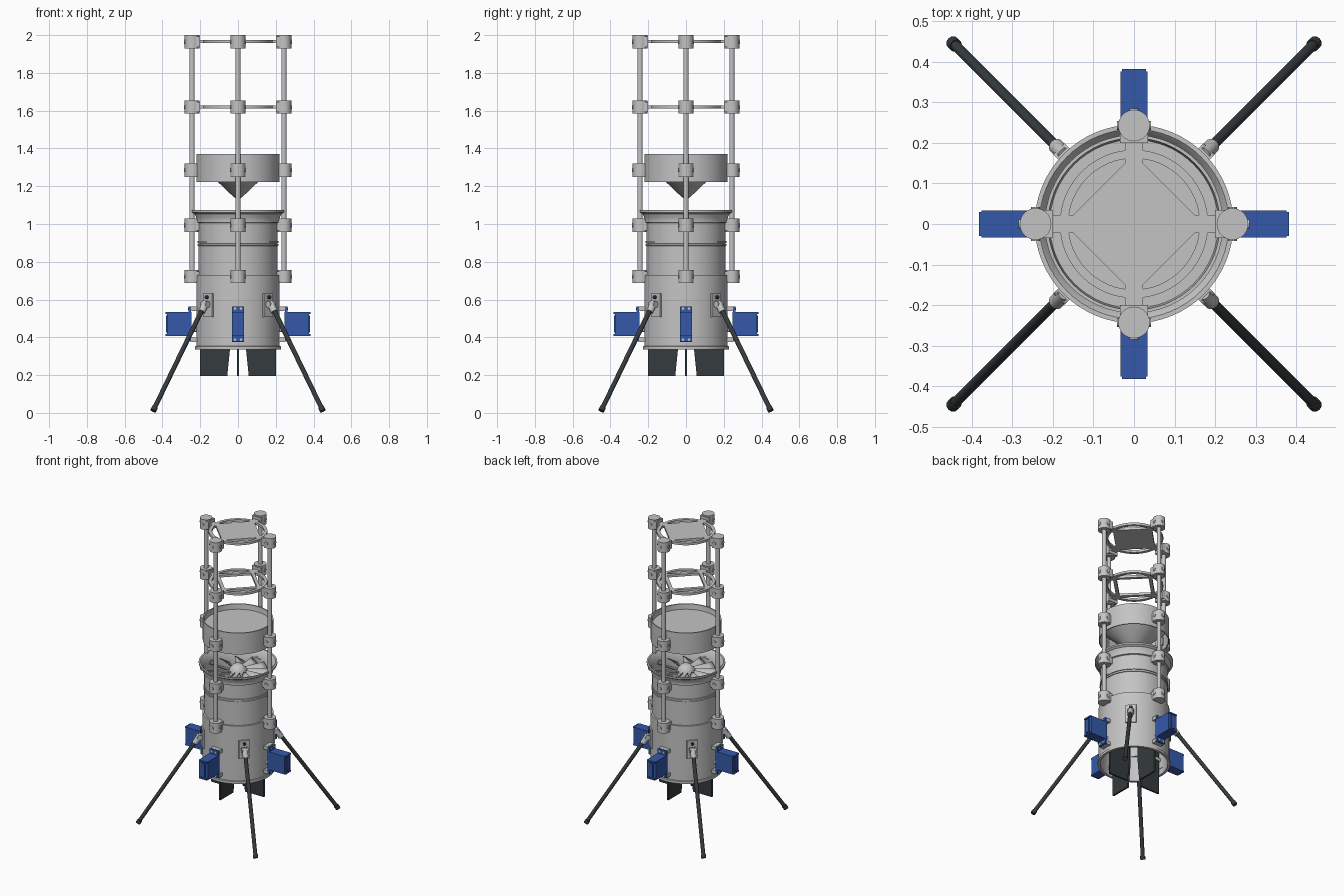
import bpy, bmesh
from math import pi, sin, cos, radians
from mathutils import Vector, Matrix

if "Cube" in bpy.data.objects:
    bpy.data.objects.remove(bpy.data.objects["Cube"])


def material(name, rgb):
    m = bpy.data.materials.new(name)
    m.use_nodes = True
    m.diffuse_color = (*rgb, 1)
    m.node_tree.nodes["Principled BSDF"].inputs["Base Color"].default_value = (*rgb, 1)
    return m


GREY = material("light grey", (0.55, 0.55, 0.55))
BLUE = material("servo blue", (0.035, 0.1, 0.4))
DARK = material("carbon grey", (0.035, 0.043, 0.047))


def finish(name, bm, mat, turn=0.0):
    bmesh.ops.recalc_face_normals(bm, faces=bm.faces)
    me = bpy.data.meshes.new(name)
    bm.transform(Matrix.Rotation(turn, 4, "Z"))
    bm.to_mesh(me)
    bm.free()
    me.materials.append(mat)
    ob = bpy.data.objects.new(name, me)
    bpy.context.collection.objects.link(ob)
    bpy.ops.object.select_all(action="DESELECT")
    ob.select_set(True)
    bpy.context.view_layer.objects.active = ob
    bpy.ops.object.shade_smooth_by_angle(angle=radians(35))
    return ob


def lathe(name, profile, mat, closed=True, steps=64):
    """Revolve a list of (radius, height) points round z."""
    bm = bmesh.new()
    vs = [bm.verts.new((r, 0, z)) for r, z in profile]
    pairs = list(zip(vs, vs[1:])) + ([(vs[-1], vs[0])] if closed else [])
    edges = [bm.edges.new(p) for p in pairs]
    bmesh.ops.spin(bm, geom=vs + edges, cent=(0, 0, 0), axis=(0, 0, 1),
                   angle=2 * pi, steps=steps, use_duplicate=False)
    bmesh.ops.remove_doubles(bm, verts=bm.verts, dist=0.0001)
    return finish(name, bm, mat)


def box(name, lo, hi, mat, turn=0.0):
    bm = bmesh.new()
    lo, hi = Vector(lo), Vector(hi)
    size = Matrix.Diagonal((*(hi - lo), 1))
    bmesh.ops.create_cube(bm, size=1, matrix=Matrix.Translation((lo + hi) / 2) @ size)
    return finish(name, bm, mat, turn)


def rod(name, a, b, r, mat, turn=0.0, r2=None, segs=24):
    a, b = Vector(a), Vector(b)
    d = b - a
    mtx = Matrix.Translation((a + b) / 2) @ d.to_track_quat("Z", "Y").to_matrix().to_4x4()
    bm = bmesh.new()
    bmesh.ops.create_cone(bm, cap_ends=True, segments=segs, radius1=r,
                          radius2=r if r2 is None else r2, depth=d.length, matrix=mtx)
    return finish(name, bm, mat, turn)


def slab(name, outline, thick, mat, turn=0.0):
    """Extrude an x-z outline symmetrically about y = 0."""
    bm = bmesh.new()
    f = bm.faces.new([bm.verts.new((x, -thick / 2, z)) for x, z in outline])
    ext = bmesh.ops.extrude_face_region(bm, geom=[f])
    moved = [v for v in ext["geom"] if isinstance(v, bmesh.types.BMVert)]
    bmesh.ops.translate(bm, verts=moved, vec=(0, thick, 0))
    return finish(name, bm, mat, turn)


# Lower tube, fan duct and flared inlet
lathe("lower_tube", [(0.227, 0.335), (0.227, 0.352), (0.221, 0.354), (0.221, 0.73),
                     (0.198, 0.73), (0.205, 0.70), (0.21, 0.335)], GREY)
lathe("fan_duct", [(0.209, 0.72), (0.209, 1.005), (0.218, 1.008), (0.218, 1.022),
                   (0.222, 1.035), (0.23, 1.053), (0.245, 1.062), (0.245, 1.073),
                   (0.234, 1.073), (0.218, 1.055), (0.205, 1.02), (0.198, 0.98),
                   (0.198, 0.72)], GREY)
for z in (0.89, 0.905):
    lathe("duct_rib", [(0.205, z - 0.006), (0.214, z - 0.005), (0.214, z + 0.005),
                       (0.205, z + 0.006)], GREY)

# Fan hub, blades and stator vanes inside the duct
lathe("fan_hub", [(0, 0.64), (0.045, 0.66), (0.06, 0.72), (0.06, 1.0), (0.05, 1.03),
                  (0.03, 1.052), (0, 1.06)], GREY, closed=False, steps=32)
for i in range(12):
    bm = bmesh.new()
    rows = []
    for k in range(5):
        t = k / 4
        r, pitch, half = 0.055 + 0.14 * t, radians(55 - 25 * t), 0.026 + 0.012 * t
        rows.append([bm.verts.new((r, s * half * cos(pitch), 1.0 + s * half * sin(pitch)))
                     for s in (-1, 1)])
    for p, q in zip(rows, rows[1:]):
        bm.faces.new((p[0], p[1], q[1], q[0]))
    ob = finish("fan_blade", bm, GREY, i * pi / 6)
    sol = ob.modifiers.new("thickness", "SOLIDIFY")
    sol.thickness = 0.004
for i in range(6):
    box("stator_vane", (0.05, -0.003, 0.76), (0.202, 0.003, 0.88), GREY, i * pi / 3)

# Open cylinder with a floor near its top and an inverted cone below
lathe("payload_cup", [(0, 1.335), (0.208, 1.335), (0.212, 1.37), (0.22, 1.37),
                      (0.22, 1.223), (0.214, 1.223), (0.214, 1.325), (0.02, 1.14),
                      (0, 1.135)], GREY, closed=False)

# Ring frames: the upper carries a square plate, the lower is open
for z, plated in ((1.62, False), (1.965, True)):
    lo, hi = z - 0.008, z + 0.008
    lathe("frame_ring", [(0.162, lo), (0.183, lo), (0.183, hi), (0.162, hi)], GREY)
    if plated:
        box("frame_plate", (-0.122, -0.122, lo), (0.122, 0.122, hi), GREY, pi / 4)
    for i in range(4):
        if not plated:
            box("frame_bar", (0.1, -0.122, lo), (0.122, 0.122, hi), GREY, pi / 4 + i * pi / 2)
        box("frame_arm", (0.15, -0.022, lo), (0.215, 0.022, hi), GREY, i * pi / 2)

# Parts repeated on the four main axes
for i in range(4):
    t = i * pi / 2
    rod("mast", (0.243, 0, 0.69), (0.243, 0, 1.995), 0.014, GREY, t)
    for z in (0.722, 0.993, 1.285, 1.62, 1.965):
        rod("mast_clamp", (0.243, 0, z - 0.035), (0.243, 0, z + 0.035), 0.039, GREY, t, segs=32)
        box("clamp_block", (0.2, -0.035, z - 0.027), (0.25, 0.035, z + 0.027), GREY, t)
        for s in (-1, 1):
            rod("clamp_screw", (0.243, s * 0.03, z), (0.243, s * 0.042, z), 0.011, GREY, t, segs=16)
        rod("clamp_bolt", (0.27, 0, z), (0.285, 0, z), 0.011, GREY, t, segs=16)
    lathe_top = rod("mast_tip", (0.243, 0, 1.99), (0.243, 0, 2.0), 0.018, GREY, t)

    # Servo with its mounting ears, brackets and shaft
    box("servo_body", (0.247, -0.033, 0.408), (0.376, 0.033, 0.533), BLUE, t)
    box("servo_ears", (0.248, -0.033, 0.377), (0.262, 0.033, 0.563), BLUE, t)
    for z in (0.388, 0.552):
        box("servo_bracket", (0.205, -0.033, z - 0.012), (0.249, 0.033, z + 0.012), GREY, t)
        for s in (-1, 1):
            rod("ear_screw", (0.26, s * 0.016, z), (0.266, s * 0.016, z), 0.007, GREY, t, segs=12)
    for z in (0.412, 0.529):
        box("servo_cap_edge", (0.376, -0.03, z - 0.005), (0.383, 0.03, z + 0.005), BLUE, t)
    box("servo_label", (0.376, -0.014, 0.425), (0.382, 0.014, 0.516), BLUE, t)
    rod("servo_shaft", (0.15, 0, 0.44), (0.25, 0, 0.44), 0.012, GREY, t)

    # Steering fin in the exhaust
    slab("steering_fin", [(0.042, 0.5), (0.042, 0.34), (0.057, 0.195), (0.2, 0.195),
                          (0.2, 0.5)], 0.012, DARK, t)

# Landing legs on the diagonals
for i in range(4):
    t = pi / 4 + i * pi / 2
    box("leg_plate", (0.2, -0.034, 0.508), (0.229, 0.034, 0.633), GREY, t)
    rod("plate_screw", (0.225, 0, 0.612), (0.24, 0, 0.612), 0.01, DARK, t, segs=12)
    rod("leg_hinge", (0.245, -0.02, 0.575), (0.245, 0.02, 0.575), 0.017, GREY, t)
    rod("leg_socket", (0.24, 0, 0.585), (0.272, 0, 0.535), 0.019, GREY, t)
    rod("leg", (0.25, 0, 0.573), (0.632, 0, 0.016), 0.0125, DARK, t)
    rod("leg_foot", (0.622, 0, 0.03), (0.634, 0, 0.011), 0.016, DARK, t)
